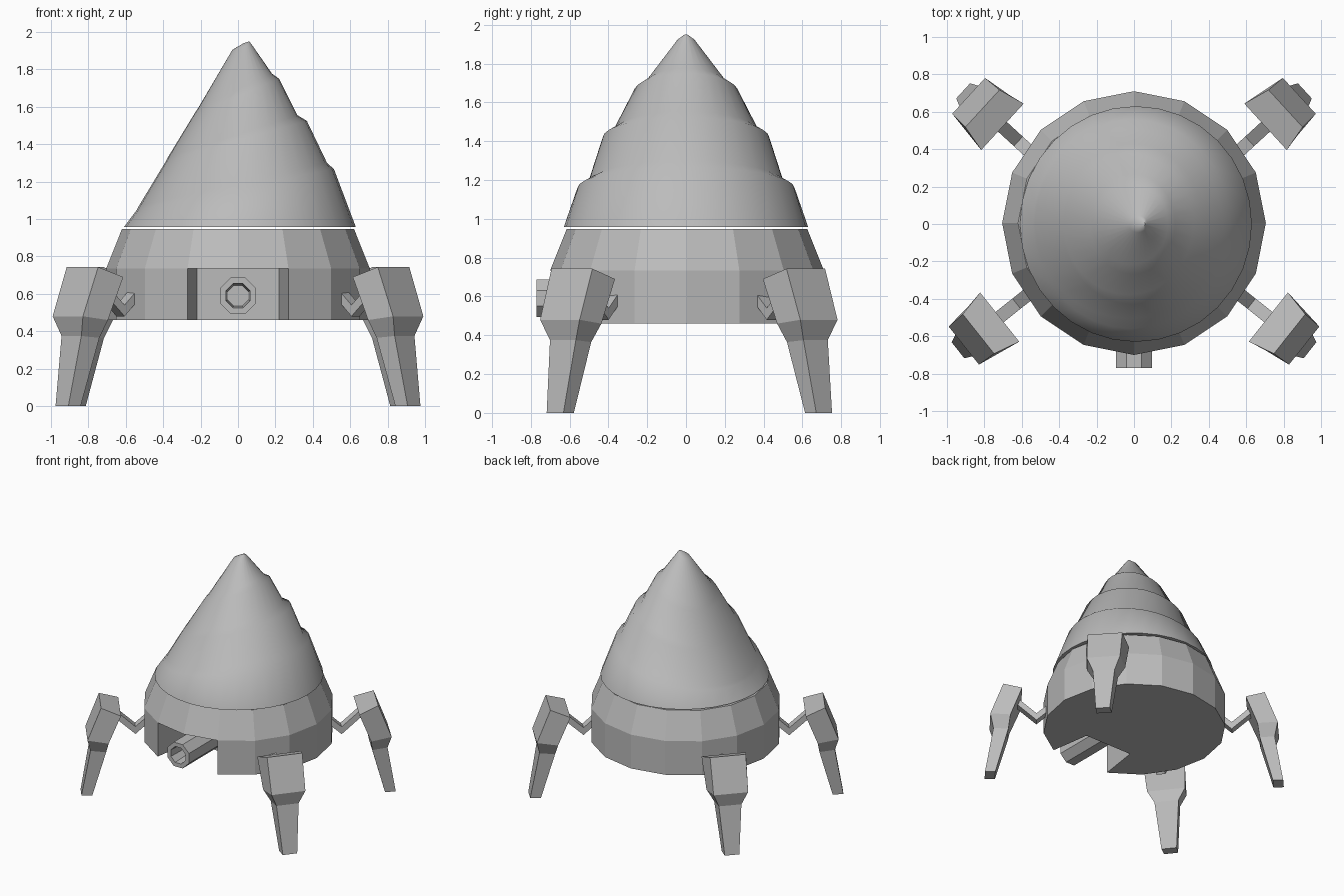
import bpy, bmesh, math
from mathutils import Matrix, Vector

if "Cube" in bpy.data.objects:
    bpy.data.objects.remove(bpy.data.objects["Cube"])

grey = bpy.data.materials.new("plain grey")
grey.diffuse_color = (0.5, 0.5, 0.5, 1)
grey.use_nodes = True
grey.node_tree.nodes["Principled BSDF"].inputs["Base Color"].default_value = grey.diffuse_color


def loft(name, rings, cap_start=True, cap_end=True, smooth=False):
    """Skin a list of equal-length point rings into one object."""
    bm = bmesh.new()
    loops = [[bm.verts.new(p) for p in ring] for ring in rings]
    n = len(loops[0])
    for a, b in zip(loops, loops[1:]):
        for i in range(n):
            j = (i + 1) % n
            bm.faces.new((a[i], a[j], b[j], b[i]))
    if cap_start:
        bm.faces.new(loops[0][::-1])
    if cap_end:
        bm.faces.new(loops[-1])
    bmesh.ops.recalc_face_normals(bm, faces=bm.faces)
    mesh = bpy.data.meshes.new(name)
    bm.to_mesh(mesh)
    bm.free()
    mesh.materials.append(grey)
    obj = bpy.data.objects.new(name, mesh)
    bpy.context.collection.objects.link(obj)
    if smooth:
        bpy.context.view_layer.objects.active = obj
        obj.select_set(True)
        bpy.ops.object.shade_smooth_by_angle(angle=math.radians(50))
        obj.select_set(False)
    return obj


def circle(r, z, n=16):
    return [(r * math.cos(2 * math.pi * i / n),
             r * math.sin(2 * math.pi * i / n) + 0.005, z) for i in range(n)]


# Hull: lower drum with a recess at the front, and a tapered upper drum
def notched(z):
    ring = circle(0.705, z)
    return ring[:12] + [(-0.22, -0.31, z), (0.22, -0.31, z)] + ring[13:]


loft("lower_hull", [notched(0.46), notched(0.735)], cap_end=False)
loft("upper_hull", [circle(0.705, 0.735), circle(0.62, 0.948)])

# Shell: stacked tilted tiers, each ring given as left x,z / right x,z / half depth
TIERS = [
    (-0.61, 0.957, 0.63, 0.957, 0.63),
    (-0.54, 1.05, 0.513, 1.267, 0.56),
    (-0.53, 1.07, 0.476, 1.300, 0.505),
    (-0.385, 1.31, 0.368, 1.525, 0.43),
    (-0.375, 1.33, 0.318, 1.555, 0.378),
    (-0.235, 1.56, 0.220, 1.750, 0.268),
    (-0.215, 1.59, 0.182, 1.777, 0.216),
    (-0.030, 1.905, 0.072, 1.935, 0.045),
    (0.03, 1.94, 0.06, 1.95, 0.012),
]
rings = []
for xl, zl, xr, zr, depth in TIERS:
    ring = []
    for i in range(32):
        a = 2 * math.pi * i / 32
        t = (1 + math.cos(a)) / 2
        ring.append((xl + (xr - xl) * t, depth * math.sin(a), zl + (zr - zl) * t))
    rings.append(ring)
loft("spiral_shell", rings, smooth=True)


# Cannon: eight-sided tube with a bore
def octagon(r, y):
    return [(r * math.cos(math.pi * (i + 0.5) / 4), y,
             0.59 + r * math.sin(math.pi * (i + 0.5) / 4)) for i in range(8)]


loft("cannon", [octagon(0.105, -0.31), octagon(0.105, -0.77),
                octagon(0.07, -0.77), octagon(0.06, -0.60)])


# Legs: local x points outward, y sideways, origin below the outer knee edge
def leg(tag, x, y, angle):
    place = Matrix.Translation((x, y, 0)) @ Matrix.Rotation(math.radians(angle), 4, 'Z')

    def section(ro, zo, wo, ri, zi, wi):
        pts = [(ro, -wo / 2, zo), (ro, wo / 2, zo), (ri, wi / 2, zi), (ri, -wi / 2, zi)]
        return [place @ Vector(p) for p in pts]

    loft(tag + "_leg", [
        section(0.04, 0.0, 0.11, -0.04, 0.0, 0.12),
        section(-0.025, 0.375, 0.17, -0.14, 0.365, 0.19),
        section(0.0, 0.48, 0.26, -0.155, 0.46, 0.30),
        section(-0.10, 0.743, 0.27, -0.245, 0.69, 0.336)])
    # bent arm joining the leg to the hull
    path = [(-0.20, 0.655), (-0.36, 0.51), (-0.49, 0.63)]
    arm = []
    for r, z in path:
        arm.append([place @ Vector(p) for p in (
            (r, -0.035, z - 0.03), (r, 0.035, z - 0.03),
            (r, 0.035, z + 0.03), (r, -0.035, z + 0.03))])
    loft(tag + "_arm", arm)


for side, s in (("right", 1), ("left", -1)):
    for where, x, y, ang in (("front", 0.91, -0.65, -38.5), ("back", 0.884, 0.685, 42.5)):
        leg(where + "_" + side, s * x, y, ang if s > 0 else 180 - ang)
